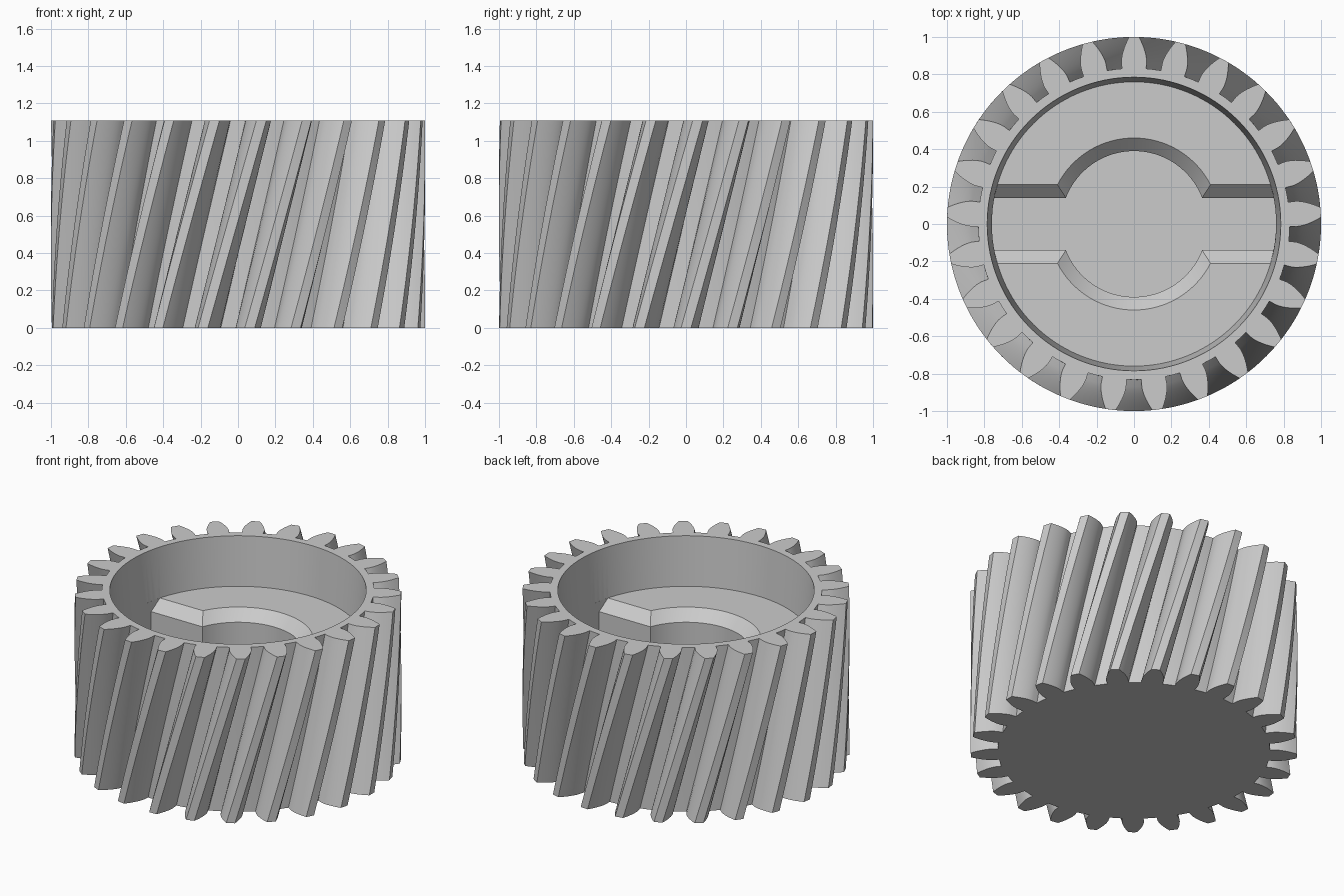
import bpy, bmesh
from math import sin, cos, tan, acos, asin, sqrt, pi, radians

if "Cube" in bpy.data.objects:
    bpy.data.objects.remove(bpy.data.objects["Cube"])

HEIGHT = 1.11
TEETH = 25
TIP = 1.0
PITCH = TIP * TEETH / (TEETH + 2)
ROOT = 0.833
BASE = PITCH * cos(radians(20))
TWIST = radians(18)
CUP_FLOOR = 0.78
SLOT_FLOOR = 0.45
CUP_R = 0.76
CHAMFER = 0.07


def polar(r, a):
    return (r * cos(a), r * sin(a))


def loft(name, layers):
    """Closed solid from (z, outline) layers that share a point count."""
    bm = bmesh.new()
    rings = [[bm.verts.new((x, y, z)) for x, y in pts] for z, pts in layers]
    n = len(rings[0])
    for low, high in zip(rings, rings[1:]):
        for i in range(n):
            j = (i + 1) % n
            bm.faces.new((low[i], low[j], high[j], high[i]))
    bm.faces.new(rings[0][::-1])
    bm.faces.new(rings[-1])
    bmesh.ops.recalc_face_normals(bm, faces=bm.faces)
    mesh = bpy.data.meshes.new(name)
    bm.to_mesh(mesh)
    bm.free()
    ob = bpy.data.objects.new(name, mesh)
    bpy.context.collection.objects.link(ob)
    return ob


def gear_outline(turn):
    """Involute teeth with radial flanks below the base circle."""
    def involute(r):
        a = acos(min(1, BASE / r))
        return tan(a) - a
    half_pitch = pi / 2 / TEETH + involute(PITCH)
    radii = [BASE + (TIP - BASE) * (k / 7) for k in range(8)]
    flank = [(ROOT, half_pitch)] + [(r, half_pitch - involute(r)) for r in radii]
    tooth = [(r, -a) for r, a in flank] + [(TIP, 0)] + [(r, a) for r, a in reversed(flank)]
    tooth.append((ROOT, pi / TEETH))
    return [polar(r, a + turn + 2 * pi * t / TEETH)
            for t in range(TEETH) for r, a in tooth]


def circle(r, n=128):
    return [polar(r, 2 * pi * i / n) for i in range(n)]


def slot_outline(d):
    """Cross bar joined with a round centre, grown outwards by d."""
    h, r = 0.14 + d, 0.39 + d
    end, start = asin(h / CUP_R), asin(h / r)
    half = [polar(CUP_R, -end + 2 * end * i / 10) for i in range(11)]
    half += [polar(r, start + (pi - 2 * start) * i / 40) for i in range(41)]
    return half + [(-x, -y) for x, y in half]


# Twisted toothed body
steps = 14
gear = loft("helical_gear", [
    (HEIGHT * s / steps, gear_outline(pi / 2 - TWIST * (1 - s / steps)))
    for s in range(steps + 1)])

# Tapered cup in the top, then the chamfered drive slot in its floor
slope = 0.025 / (HEIGHT - CUP_FLOOR)
cup = loft("cup_cutter", [
    (CUP_FLOOR, circle(CUP_R)),
    (HEIGHT + 0.1, circle(CUP_R + slope * (HEIGHT + 0.1 - CUP_FLOOR)))])
slot = loft("slot_cutter", [
    (SLOT_FLOOR, slot_outline(0)),
    (CUP_FLOOR - CHAMFER, slot_outline(0)),
    (CUP_FLOOR, slot_outline(CHAMFER)),
    (CUP_FLOOR + 0.1, slot_outline(CHAMFER))])

bpy.ops.object.select_all(action='DESELECT')
bpy.context.view_layer.objects.active = gear
gear.select_set(True)
for cutter in (cup, slot):
    cutter.hide_render = True
    mod = gear.modifiers.new("cut", 'BOOLEAN')
    mod.operation = 'DIFFERENCE'
    mod.solver = 'EXACT'
    mod.object = cutter
    bpy.ops.object.modifier_apply(modifier=mod.name)
    bpy.data.objects.remove(cutter)

# Plain grey finish
grey = bpy.data.materials.new("plain_grey")
grey.use_nodes = True
colour = (0.6, 0.6, 0.6, 1)
grey.diffuse_color = colour
grey.node_tree.nodes["Principled BSDF"].inputs["Base Color"].default_value = colour
gear.data.materials.clear()
gear.data.materials.append(grey)
bpy.ops.object.shade_smooth_by_angle(angle=radians(25))
